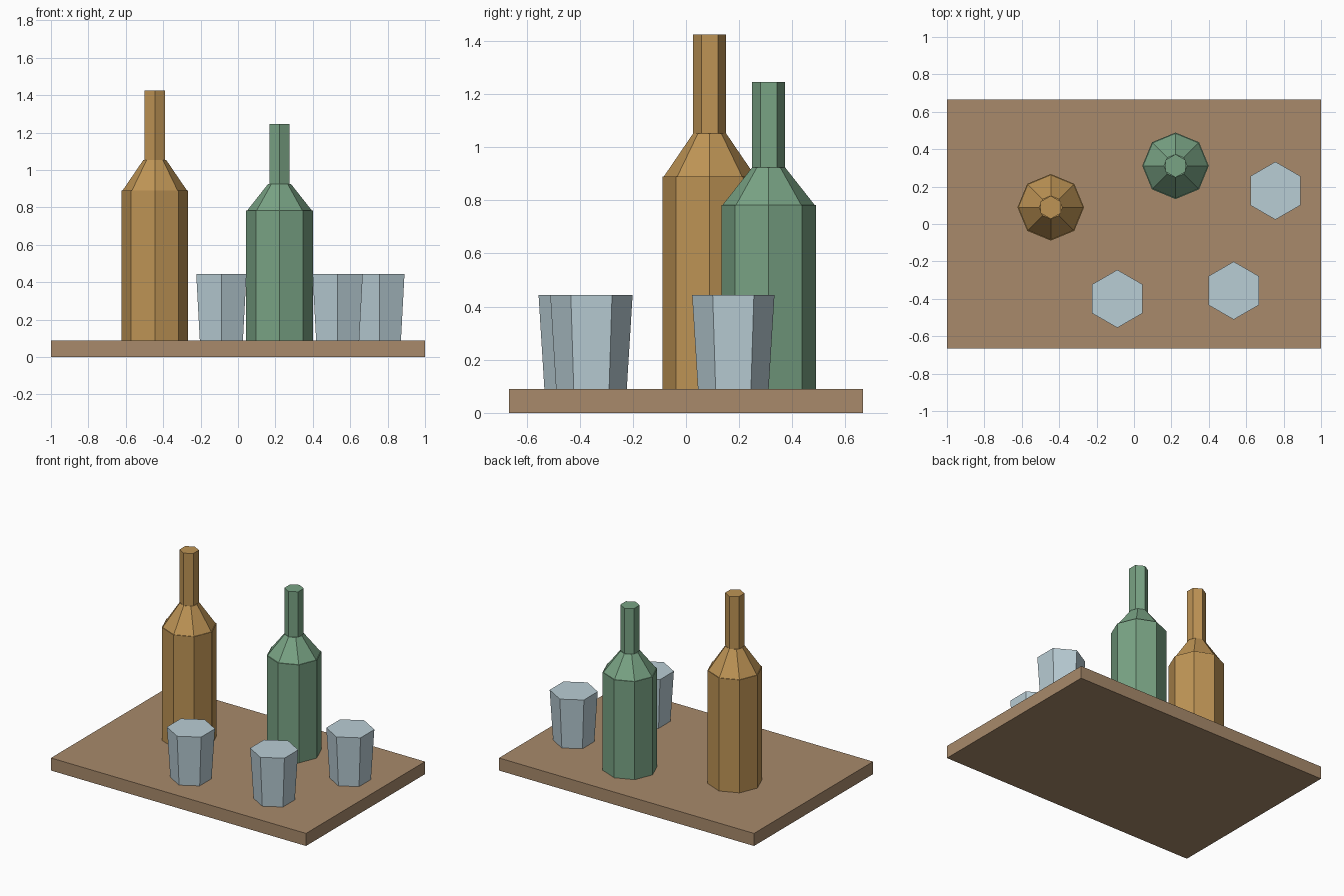
import bpy

default_cube = bpy.data.objects.get("Cube")
if default_cube:
    bpy.data.objects.remove(default_cube, do_unlink=True)


def make_material(name, colour):
    mat = bpy.data.materials.new(name)
    mat.use_nodes = True
    rgba = (*colour, 1.0)
    mat.diffuse_color = rgba
    mat.node_tree.nodes["Principled BSDF"].inputs["Base Color"].default_value = rgba
    return mat


wood = make_material("brown wood", (0.392, 0.254, 0.147))
amber = make_material("amber glass", (0.515, 0.296, 0.091))
green = make_material("green glass", (0.191, 0.366, 0.231))
pale = make_material("pale blue glass", (0.485, 0.610, 0.665))

BOARD_TOP = 0.089


def add_frustum(name, mat, sides, x, y, bottom, top, r_bottom, r_top):
    """Flat-shaded capped prism or frustum with a corner facing +y."""
    bpy.ops.mesh.primitive_cone_add(
        vertices=sides, radius1=r_bottom, radius2=r_top,
        depth=top - bottom, location=(x, y, (bottom + top) / 2))
    obj = bpy.context.object
    obj.name = name
    obj.data.materials.append(mat)
    return obj


def add_bottle(prefix, mat, x, y, body_top, shoulder_top, neck_top):
    add_frustum(prefix + "_bottle_body", mat, 8, x, y, BOARD_TOP, body_top, 0.178, 0.178)
    add_frustum(prefix + "_bottle_shoulder", mat, 8, x, y, body_top, shoulder_top, 0.173, 0.062)
    add_frustum(prefix + "_bottle_neck", mat, 6, x, y, shoulder_top, neck_top, 0.062, 0.062)


# Serving board
bpy.ops.mesh.primitive_cube_add(size=1, location=(0, 0, BOARD_TOP / 2))
board = bpy.context.object
board.name = "serving_board"
board.scale = (2, 1.333, BOARD_TOP)
board.data.materials.append(wood)

# Bottles
add_bottle("amber", amber, -0.445, 0.089, 0.889, 1.052, 1.424)
add_bottle("green", green, 0.222, 0.311, 0.783, 0.924, 1.246)

# Tumblers, flaring towards the rim
tumblers = {"left_front": (0.533, -0.356), "right_front": (-0.089, -0.4), "left_back": (0.756, 0.178)}
for place, (x, y) in tumblers.items():
    add_frustum(place + "_tumbler", pale, 6, x, y, BOARD_TOP, 0.444, 0.133, 0.155)
